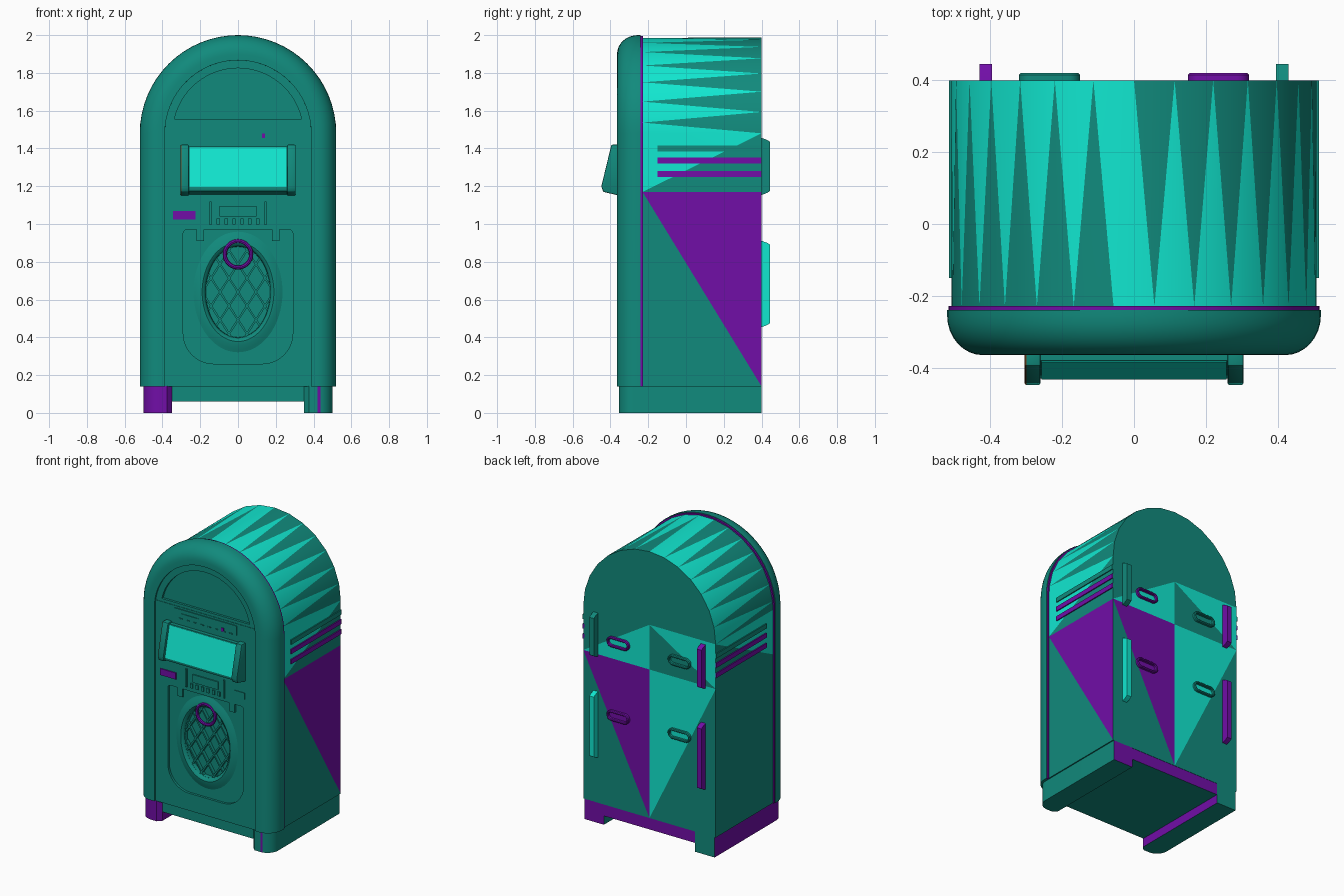
import bpy, bmesh
from math import sin, cos, pi, sqrt, radians

if "Cube" in bpy.data.objects:
    bpy.data.objects.remove(bpy.data.objects["Cube"])

MATS = []
for name, c in (("teal", (0.0056, 0.255, 0.203, 1)), ("bright_teal", (0.0056, 0.80, 0.63, 1)),
                ("purple", (0.165, 0.0044, 0.386, 1)), ("brown", (0.16, 0.05, 0.01, 1))):
    m = bpy.data.materials.new(name)
    m.diffuse_color = c
    m.use_nodes = True
    m.node_tree.nodes["Principled BSDF"].inputs["Base Color"].default_value = m.diffuse_color
    MATS.append(m)
T, B, P, BR = 0, 1, 2, 3
SPRING, BOTTOM = 1.48, 0.14   # arch spring line and cabinet underside


def make(name, verts, faces, mat=T, bevel=0, face_mats=None):
    me = bpy.data.meshes.new(name)
    me.from_pydata(verts, [], faces)
    for m in MATS:
        me.materials.append(m)
    for i, p in enumerate(me.polygons):
        p.material_index = face_mats[i] if face_mats else mat
    bm = bmesh.new()
    bm.from_mesh(me)
    bmesh.ops.recalc_face_normals(bm, faces=bm.faces)
    if bevel:
        es = [e for e in bm.edges if e.calc_face_angle(0) > 0.6]
        bmesh.ops.bevel(bm, geom=es, offset=bevel, segments=2, profile=0.5, affect='EDGES')
    bm.to_mesh(me)
    bm.free()
    me.shade_smooth()
    me.set_sharp_from_angle(angle=radians(35))
    ob = bpy.data.objects.new(name, me)
    bpy.context.collection.objects.link(ob)
    return ob


def paint(ob, mat, test):
    """Give a second colour to the faces whose normal passes the test."""
    for p in ob.data.polygons:
        if test(p.normal):
            p.material_index = mat


def prism(name, pts, a, b, axis='y', mat=T, bevel=0):
    place = {'y': lambda u, v, w: (u, w, v), 'x': lambda u, v, w: (w, u, v),
             'z': lambda u, v, w: (u, v, w)}[axis]
    n = len(pts)
    verts = [place(u, v, w) for w in (a, b) for u, v in pts]
    faces = [list(range(n)), list(range(n, 2 * n))]
    faces += [(i, (i + 1) % n, n + (i + 1) % n, n + i) for i in range(n)]
    return make(name, verts, faces, mat, bevel)


def box(name, x0, x1, y0, y1, z0, z1, mat=T, bevel=0):
    return prism(name, [(x0, z0), (x1, z0), (x1, z1), (x0, z1)], y0, y1, 'y', mat, bevel)


def on_arc(r, a):
    return (r * cos(a), SPRING + r * sin(a))


def arch(r, n=32):
    return [(r, BOTTOM)] + [on_arc(r, pi * i / n) for i in range(n + 1)] + [(-r, BOTTOM)]


def rounded(x0, x1, z0, z1, rb, rt, n=8):
    pts = []
    for cx, cz, r, a in ((x0 + rb, z0 + rb, rb, pi), (x1 - rb, z0 + rb, rb, 1.5 * pi),
                         (x1 - rt, z1 - rt, rt, 0), (x0 + rt, z1 - rt, rt, pi / 2)):
        pts += [(cx + r * cos(a + pi / 2 * i / n), cz + r * sin(a + pi / 2 * i / n))
                for i in range(n + 1)]
    return pts


def sweep(name, rings, mat=T, closed=False, caps=False):
    """Skin a list of equal-length point rings."""
    k, n = len(rings), len(rings[0])
    faces = []
    for i in range(k if closed else k - 1):
        for j in range(n):
            a, b, j2 = i * n, (i + 1) % k * n, (j + 1) % n
            faces.append((a + j, a + j2, b + j2, b + j))
    if caps:
        faces += [list(range(n)), list(range((k - 1) * n, k * n))]
    return make(name, [p for r in rings for p in r], faces, mat)


# Cabinet: shell with two-tone triangular facets, roof is a zigzag strip
N, R = 14, 0.508
low, high = [(R, BOTTOM), (R, 1.17)], [(-R, 1.17), (-R, BOTTOM)]
front = low + [on_arc(R, 0)] + [on_arc(R, pi * (k + 0.5) / N) for k in range(N)] + [on_arc(R, pi)] + high
back = low + [on_arc(R, pi * k / N) for k in range(N + 1)] + high
nf, nb = len(front), len(back)
verts = [(x, -0.23, z) for x, z in front] + [(x, 0.40, z) for x, z in back]
verts += [(0, 0.40, z) for z in (BOTTOM, 1.17, SPRING)]
c0, c1, c2 = nf + nb, nf + nb + 1, nf + nb + 2
k0, f, e = nf, nf - 1, nf + nb - 1
faces = [(0, k0, 1), (k0, k0 + 1, 1), (1, k0 + 1, k0 + 2), (1, k0 + 2, 2)]
mats = [T, P, T, B]
for k in range(N + 1):
    faces.append((2 + k, 3 + k, k0 + 2 + k))
    mats.append(B if k <= N // 2 else T)
    if k < N:
        faces.append((k0 + 2 + k, k0 + 3 + k, 3 + k))
        mats.append(T if k < N // 2 else B)
faces += [(f, e, f - 1), (e, e - 1, f - 1), (f - 1, e - 1, e - 2), (f - 1, e - 2, f - 2)]
mats += [T, T, T, B]
faces += [list(range(nf)), (0, f, e, c0, k0), (k0, k0 + 1, c0), (k0 + 1, c1, c0),
          (k0 + 1, c2, c1), (k0 + 1, k0 + 2, c2), list(range(k0 + 2, e - 1)) + [c2],
          (e, c0, e - 1), (e - 1, c0, c1), (e - 1, c1, c2), (e - 1, c2, e - 2)]
mats += [T, T, T, P, B, T, T, T, B, T, B]
make("cabinet_shell", verts, faces, face_mats=mats)

# Trim band and rounded front arch
prism("trim_band", arch(0.516), -0.247, -0.228, mat=P)
prof = [(0, -0.24)] + [(0.1 - 0.1 * cos(a * pi / 16), -0.255 - 0.11 * sin(a * pi / 16))
                       for a in range(9)] + [(0.133, -0.365), (0.135, -0.24)]
path = [arch(0.52 - d) for d, y in prof]
sweep("front_arch", [[(path[j][i][0], prof[j][1], path[j][i][1]) for j in range(len(prof))]
                     for i in range(len(path[0]))], caps=True)

# Face panel with recessed upper window, speaker panel and speaker hole
face = prism("face_panel", arch(0.387), -0.354, -0.21)
a0 = 0.22
window = [on_arc(0.345, a0 + (pi - 2 * a0) * i / 28) for i in range(29)]
ellipse = [(0.172 * cos(pi * i / 24), 0.64 + 0.242 * sin(pi * i / 24)) for i in range(48)]
for pts, depth in ((window, -0.338), (rounded(-0.29, 0.29, 0.26, 0.97, 0.16, 0.02), -0.338),
                   (ellipse, -0.31)):
    cut = prism("cutter", pts, -0.5, depth)
    cut.hide_render = True
    mod = face.modifiers.new("recess", 'BOOLEAN')
    mod.operation, mod.solver, mod.object = 'DIFFERENCE', 'EXACT', cut
    bpy.context.view_layer.objects.active = face
    bpy.ops.object.modifier_apply(modifier=mod.name)
    bpy.data.objects.remove(cut)
face.data.set_sharp_from_angle(angle=radians(30))

# Speaker: soft oval rim, diamond lattice and ring ornament
rim = [(0.24, 0.325, -0.336), (0.225, 0.305, -0.343), (0.205, 0.28, -0.353), (0.19, 0.262, -0.356),
       (0.18, 0.25, -0.35), (0.171, 0.241, -0.335), (0.17, 0.24, -0.31)]
sweep("speaker_rim", [[(rx * cos(pi * i / 32), y, 0.64 + rz * sin(pi * i / 32)) for i in range(64)]
                      for rx, rz, y in rim])
A, C, S = 0.172, 0.242, 1.55
for s in (-1, 1):
    for k in range(-3, 4):
        x0 = k * 0.095          # bar: x = x0 + s*t, z = 0.64 + S*t, clipped to the oval
        qa, qb, qc = 1 / A**2 + S**2 / C**2, 2 * x0 * s / A**2, x0**2 / A**2 - 1
        disc = qb * qb - 4 * qa * qc
        if disc <= 0:
            continue
        t0, t1 = ((-qb + g * sqrt(disc)) / (2 * qa) for g in (-1, 1))
        w = 0.006
        p, q = (x0 + s * t0, 0.64 + S * t0), (x0 + s * t1, 0.64 + S * t1)
        prism("lattice_bar", [(p[0] - w, p[1]), (p[0] + w, p[1]), (q[0] + w, q[1]),
                              (q[0] - w, q[1])], -0.333, -0.308)
sweep("speaker_ring", [[((0.07 + 0.011 * cos(pi * j / 4)) * cos(pi * i / 16),
                         -0.35 + 0.011 * sin(pi * j / 4),
                         0.84 + (0.07 + 0.011 * cos(pi * j / 4)) * sin(pi * i / 16))
                        for j in range(8)] for i in range(32)], P, closed=True)

# Title strip above the screen
box("seam_strip", -0.386, 0.386, -0.357, -0.34, 1.525, 1.535)
prism("title_strip", rounded(-0.24, 0.24, 1.45, 1.52, 0.008, 0.008, 3), -0.36, -0.34)
box("title_slot", -0.18, -0.05, -0.364, -0.35, 1.488, 1.494)
for i in range(8):
    box("title_tick", -0.2 + i * 0.055, -0.175 + i * 0.055, -0.364, -0.35, 1.455, 1.461)
box("title_marker", 0.127, 0.143, -0.365, -0.35, 1.456, 1.48, P)

# Tilted screen with side cheeks
cheek = [(-0.33, 1.42), (-0.395, 1.42), (-0.448, 1.2), (-0.438, 1.17), (-0.33, 1.145)]
for x in (-0.305, 0.26):
    ob = prism("screen_cheek", cheek, x, x + 0.045, 'x', bevel=0.006)
    if x < 0:
        paint(ob, BR, lambda v: v.x < -0.2)
prism("screen_housing", [(-0.33, 1.41), (-0.38, 1.41), (-0.43, 1.19), (-0.425, 1.175),
                         (-0.33, 1.15)], -0.262, 0.262, 'x')
prism("screen", [(-0.37, 1.405), (-0.384, 1.405), (-0.433, 1.195), (-0.42, 1.195)],
      -0.258, 0.258, 'x', B)

# Control row
box("coin_plate", -0.345, -0.225, -0.361, -0.34, 1.025, 1.07, P)
box("card_plate", 0.225, 0.3, -0.358, -0.34, 1.025, 1.07)
prism("keypad_display", rounded(-0.1, 0.1, 1.04, 1.095, 0.006, 0.006, 3), -0.362, -0.34)
for x in (-0.145, 0.145):
    box("keypad_bar", x - 0.005, x + 0.005, -0.364, -0.34, 0.995, 1.12)
for i in range(6):
    x = -0.105 + i * 0.042
    box("key", x - 0.009, x + 0.009, -0.363, -0.34, 0.998, 1.028)
for s in (-1, 1):
    box("speaker_bracket", s * 0.2 - 0.02, s * 0.2 + 0.02, -0.35, -0.33, 0.91, 0.97)

# Base: side runners with rounded fronts, raised floor between them
for s in (-1, 1):
    pts = [(0.35, 0.40), (0.35, -0.33), (0.375, -0.355)]
    pts += [(0.42 + 0.08 * sin(pi * i / 16), -0.275 - 0.08 * cos(pi * i / 16)) for i in range(9)]
    pts += [(0.50, 0.40)]
    ob = prism("base_runner", [(s * x, y) for x, y in pts], 0, 0.142, 'z')
    if s < 0:
        paint(ob, P, lambda v: v.y < 0.5 and abs(v.z) < 0.5)
    else:
        paint(ob, P, lambda v: v.y > 0.5 or (v.y < -0.9 and v.x > 0.05 and v.x < 0.25))
    # Side grille bars and back hinges
    for z in (1.265, 1.335, 1.4):
        box("side_grille_bar", s * 0.5, s * 0.515, -0.15, 0.40, z - 0.016, z + 0.016,
            P if z < 1.36 else T)
    for z0, z1, m in ((1.15, 1.46, T if s > 0 else P), (0.45, 0.915, B if s > 0 else P)):
        prism("back_hinge", [(0.39, z0), (0.43, z0 + 0.015), (0.445, z0 + 0.025),
                             (0.445, z1 - 0.025), (0.43, z1 - 0.015), (0.39, z1)],
              s * 0.395, s * 0.43, 'x', m)
    # Back pull loops
    for z in (1.29, 0.78):
        loops = [[(x, y, zz) for x, zz in rounded(s * 0.235 - 0.085 + d, s * 0.235 + 0.085 - d,
                                                  z - 0.035 + d, z + 0.035 - d,
                                                  0.034 - d, 0.034 - d, 6)]
                 for d, y in ((0, 0.395), (0, 0.415), (0.005, 0.42), (0.01, 0.42),
                              (0.014, 0.415), (0.014, 0.395))]
        sweep("back_pull", loops, P if s > 0 else T)
ob = box("base_floor", -0.36, 0.36, -0.325, 0.398, 0.06, 0.142)
paint(ob, P, lambda v: v.y > 0.5)
